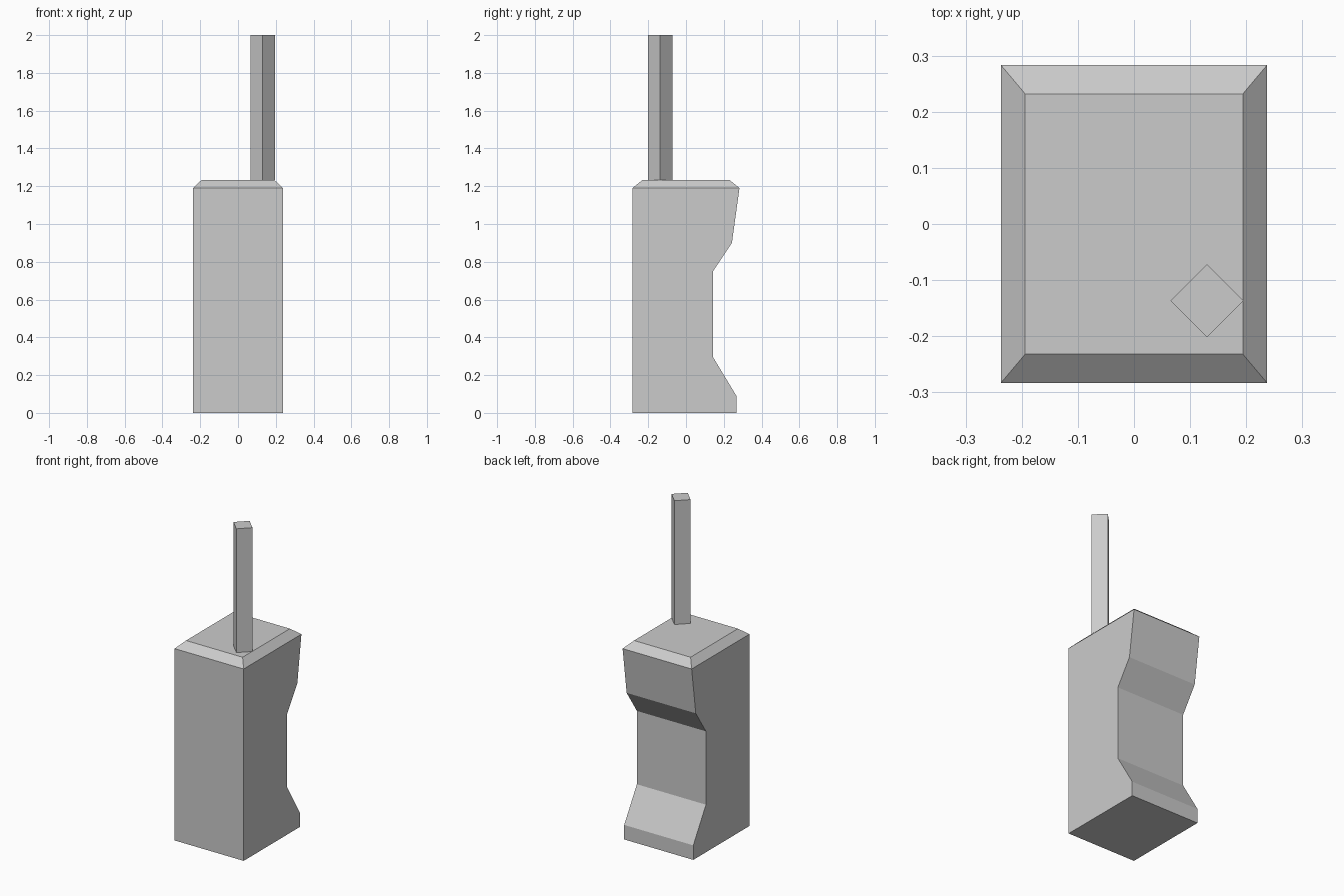
import bpy, bmesh, math
from mathutils import Vector

if "Cube" in bpy.data.objects:
    bpy.data.objects.remove(bpy.data.objects["Cube"])

HALF_W = 0.237
SHOULDER_Z, TOP_Z = 1.19, 1.232


def finish(bm, name):
    bmesh.ops.recalc_face_normals(bm, faces=bm.faces)
    mesh = bpy.data.meshes.new(name)
    bm.to_mesh(mesh)
    bm.free()
    obj = bpy.data.objects.new(name, mesh)
    bpy.context.collection.objects.link(obj)
    return obj


# Handset body: side profile (y, z) with a hand grip cut into the back
profile = [(-0.283, 0), (0.267, 0), (0.267, 0.09), (0.143, 0.295),
           (0.143, 0.75), (0.243, 0.9), (0.283, SHOULDER_Z), (-0.283, SHOULDER_Z)]
bm = bmesh.new()
side = bm.faces.new([bm.verts.new((-HALF_W, y, z)) for y, z in profile])
ext = bmesh.ops.extrude_face_region(bm, geom=[side], use_keep_orig=True)
moved = [g for g in ext["geom"] if isinstance(g, bmesh.types.BMVert)]
bmesh.ops.translate(bm, verts=moved, vec=(2 * HALF_W, 0, 0))

# Sloped shoulders: raise and shrink the top face
top = max(bm.faces, key=lambda f: f.calc_center_median().z)
ext = bmesh.ops.extrude_discrete_faces(bm, faces=[top])
cap = ext["faces"][0]
for v in cap.verts:
    v.co = Vector((v.co.x * 0.194 / HALF_W, v.co.y * 0.232 / 0.283, TOP_Z))
finish(bm, "handset_body")

# Antenna: square rod turned 45 degrees, standing on the top face
bm = bmesh.new()
bmesh.ops.create_cone(bm, cap_ends=True, segments=4, radius1=0.065, radius2=0.065,
                      depth=2 - TOP_Z)
for v in bm.verts:
    # keep the corners exactly on the axes
    a = round(math.atan2(v.co.y, v.co.x) / (math.pi / 2)) * math.pi / 2
    v.co.x, v.co.y = 0.065 * math.cos(a), 0.065 * math.sin(a)
bmesh.ops.translate(bm, verts=bm.verts, vec=(0.13, -0.137, (2 + TOP_Z) / 2))
finish(bm, "antenna")
